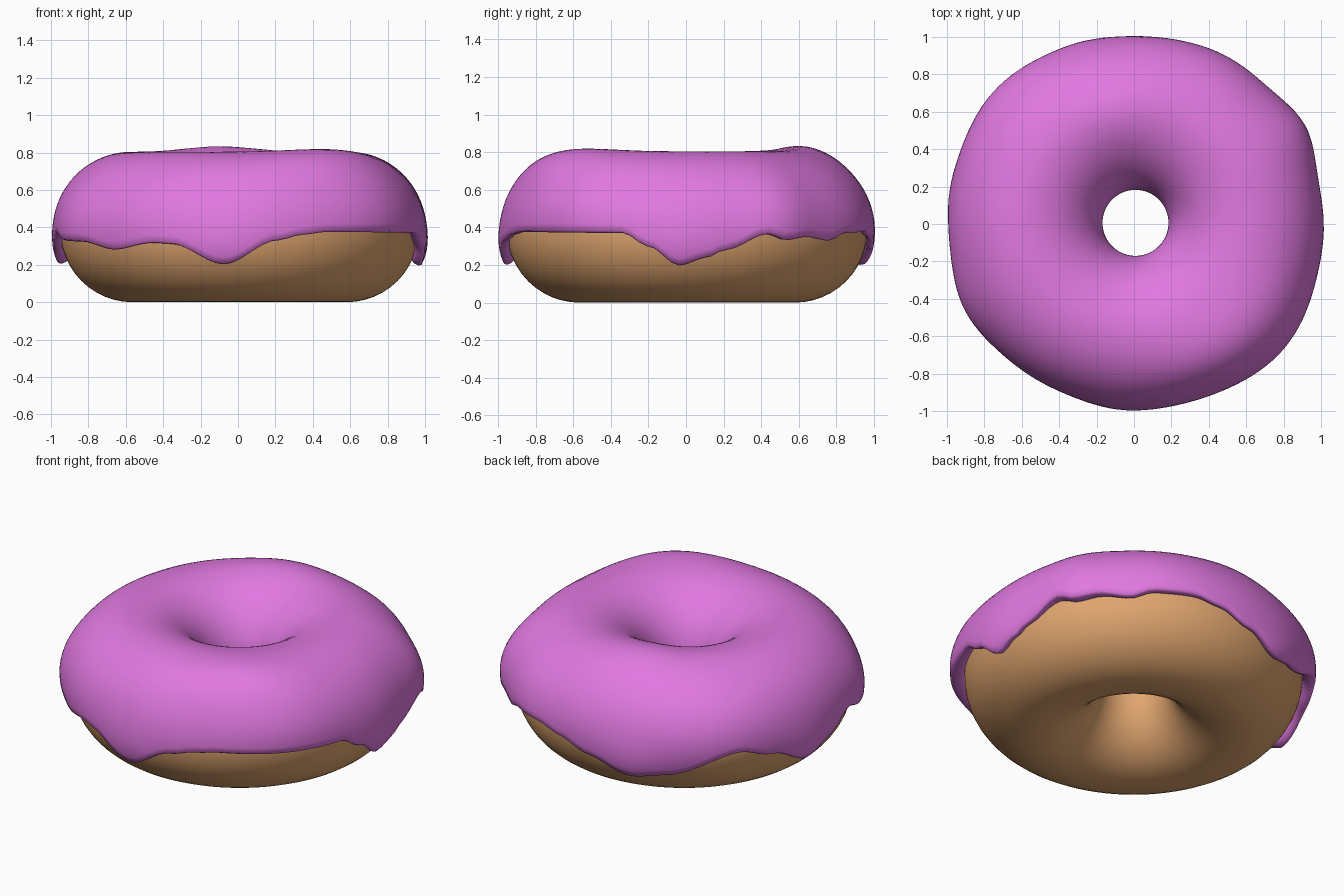
import bpy, bmesh, math

if "Cube" in bpy.data.objects:
    bpy.data.objects.remove(bpy.data.objects["Cube"])

R, r, ZC = 0.572, 0.386, 0.386      # dough ring radius, tube radius, centre height
CX, CY = 0.008, 0.006
N, M = 144, 40                      # steps around the ring / across the icing


def material(name, col):
    m = bpy.data.materials.new(name)
    m.diffuse_color = (*col, 1)
    m.use_nodes = True
    m.node_tree.nodes["Principled BSDF"].inputs["Base Color"].default_value = m.diffuse_color
    return m


def periodic(keys, a):
    """Smooth interpolation of (degree, value) keys around the circle."""
    ks = [(keys[-1][0] - 360, keys[-1][1])] + keys + [(keys[0][0] + 360, keys[0][1])]
    for (a0, v0), (a1, v1) in zip(ks, ks[1:]):
        if a0 <= a <= a1:
            t = (a - a0) / (a1 - a0)
            t = t * t * (3 - 2 * t)
            return v0 + (v1 - v0) * t
    return keys[0][1]


def bump(th, ph, th0, ph0, wt, wp, h):
    d = (th - th0 + 180) % 360 - 180
    return h * math.exp(-(d / wt) ** 2 - ((ph - ph0) / wp) ** 2)


# height of the dripping lower rim of the icing, by angle
RIM = [(6, .25), (12, .29), (25, .375), (31, .345), (39, .36), (49, .34), (57, .38),
       (71, .385), (80, .355), (92, .29), (107, .215), (118, .24), (143, .375),
       (155, .32), (170, .22), (180, .28), (193, .38), (202, .34), (213, .335),
       (227, .29), (242, .325), (248, .32), (265, .215), (282, .34), (290, .37),
       (298, .385), (340, .38), (348, .31), (357.5, .21)]

# (angle, tube angle, angular width, tube width, height) of lumps in the icing
LUMPS = [(30, 5, 12, 40, .05), (60, 5, 18, 40, .02), (136, 10, 22, 40, .04),
         (320, 15, 22, 35, .05), (308, 55, 28, 25, .05), (100, 82, 25, 30, .03),
         (107, -20, 12, 20, .02), (170, -20, 12, 20, .02), (265, -20, 14, 20, .02),
         (357, -20, 14, 20, .02), (207, 0, 14, 35, .03), (250, 10, 15, 40, -.01)]


def point(th, ph, off):
    a, p = math.radians(th), math.radians(ph)
    rad = R + (r + off) * math.cos(p)
    return (CX + rad * math.cos(a), CY + rad * math.sin(a), ZC + (r + off) * math.sin(p))


def finish(bm, name, mat):
    bmesh.ops.recalc_face_normals(bm, faces=bm.faces)
    me = bpy.data.meshes.new(name)
    bm.to_mesh(me)
    bm.free()
    for f in me.polygons:
        f.use_smooth = True
    me.materials.append(mat)
    ob = bpy.data.objects.new(name, me)
    bpy.context.collection.objects.link(ob)
    return ob


def ring_surface(rows):
    """Skin closed cross-sections into a closed ring."""
    bm = bmesh.new()
    vs = [[bm.verts.new(p) for p in row] for row in rows]
    n, k = len(vs), len(vs[0])
    for i in range(n):
        for j in range(k):
            i2, j2 = (i + 1) % n, (j + 1) % k
            bm.faces.new((vs[i][j], vs[i2][j], vs[i2][j2], vs[i][j2]))
    return bm


# dough
dough = [[point(i * 360 / N, j * 360 / 48, 0) for j in range(48)] for i in range(N)]
finish(ring_surface(dough), "dough", material("dough", (0.75, 0.38, 0.16)))

# icing: outer skin from the hole to the rim, rounded lip, then back along the dough
rows = []
for i in range(N):
    th = i * 360 / N
    end = math.degrees(math.asin((periodic(RIM, th) - ZC) / (r + .03)))
    start = 178
    row = []
    for j in range(M + 1):
        ph = start + (end - start) * j / M
        t = min(1, max(0, (start - ph) / 90))
        off = .01 + .022 * t + .006 * max(0, math.cos(math.radians(ph)))
        off += sum(bump(th, ph, *l) for l in LUMPS)
        row.append(point(th, ph, max(off, .01)))
    rim = max(off, .01)
    row.append(point(th, end - 1.2, rim * .75))
    row.append(point(th, end - 1.2, rim * .3))
    row += [point(th, end + (start - end) * j / 20, .001) for j in range(21)]
    rows.append(row)
finish(ring_surface(rows), "icing", material("icing", (0.75, 0.19, 0.75)))
